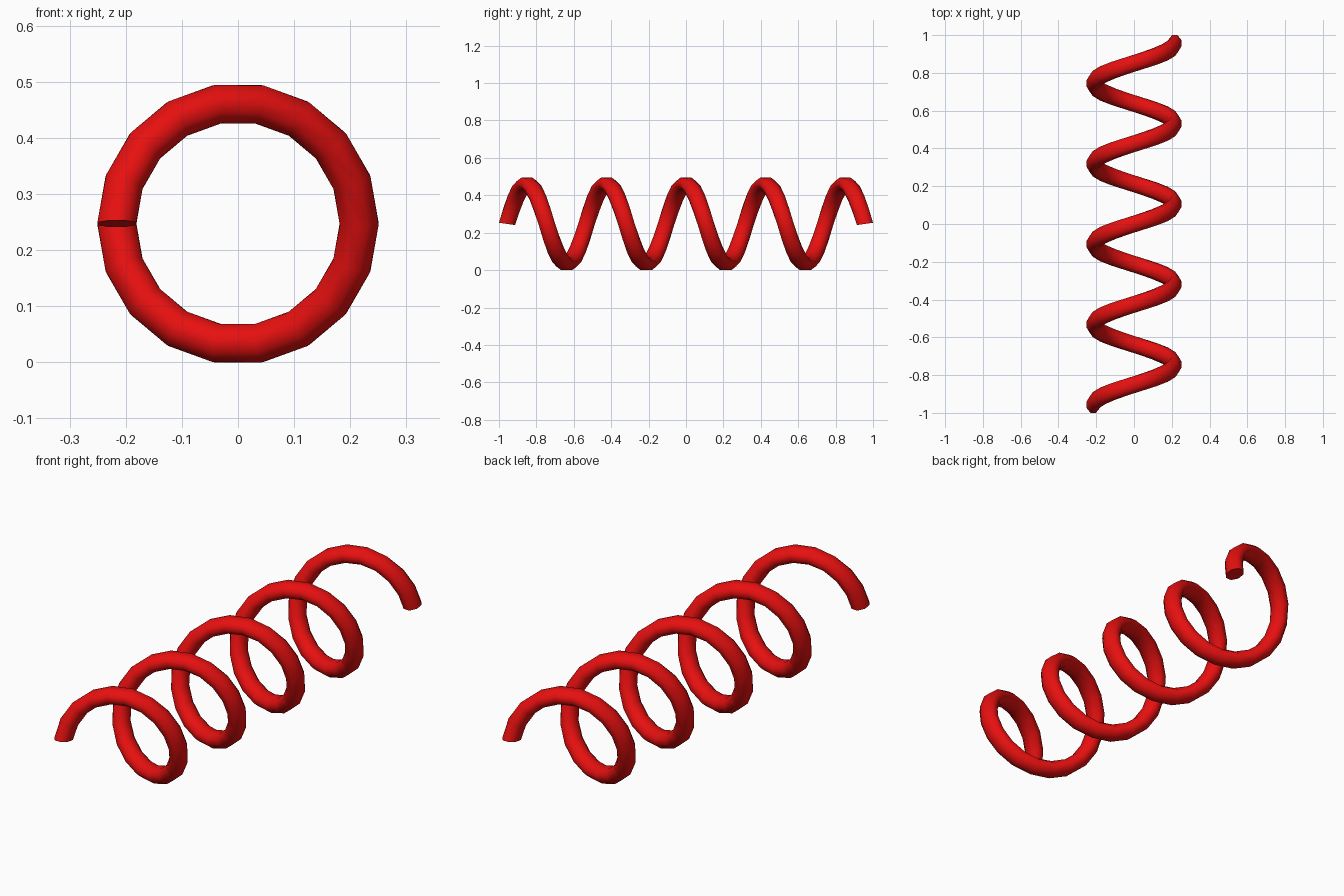
import bpy, bmesh
from math import sin, cos, pi, radians

if "Cube" in bpy.data.objects:
    bpy.data.objects.remove(bpy.data.objects["Cube"])

R, CZ = 0.216, 0.247          # coil radius and axis height
TURNS, STEPS, SIDES = 4.5, 18, 8
HALF = 0.957                  # half length of the coil's centre line
RAD, WID, LEAN = 0.0345, 0.043, 0.006   # wire half thickness, half width, tilt

# Wire cross-section, octagon with flats on its axes
k = 1 / cos(pi / SIDES)
section = [(k * cos((j + 0.5) * 2 * pi / SIDES), k * sin((j + 0.5) * 2 * pi / SIDES))
           for j in range(SIDES)]

# Sweep the section along the helix
bm = bmesh.new()
count = int(TURNS * STEPS)
rings = []
for i in range(count + 1):
    t = 2 * pi * i / STEPS
    y0 = -HALF + 2 * HALF * i / count
    ring = []
    for u, v in section:
        r, s = R + RAD * u, -LEAN * v
        ring.append(bm.verts.new((-r * cos(t) + s * sin(t), y0 + WID * v,
                                  CZ + r * sin(t) + s * cos(t))))
    rings.append(ring)
for a, b in zip(rings, rings[1:]):
    for j in range(SIDES):
        n = (j + 1) % SIDES
        bm.faces.new((a[j], a[n], b[n], b[j]))

# End caps
bm.faces.new(rings[0])
bm.faces.new(rings[-1])
bmesh.ops.recalc_face_normals(bm, faces=bm.faces)

mesh = bpy.data.meshes.new("coil_spring")
bm.to_mesh(mesh)
bm.free()
spring = bpy.data.objects.new("coil_spring", mesh)
bpy.context.collection.objects.link(spring)

# Red finish and smooth shading
red = bpy.data.materials.new("red")
red.diffuse_color = (0.8, 0.005, 0.005, 1)
red.use_nodes = True
red.node_tree.nodes["Principled BSDF"].inputs["Base Color"].default_value = red.diffuse_color
mesh.materials.append(red)
bpy.context.view_layer.objects.active = spring
spring.select_set(True)
bpy.ops.object.shade_smooth_by_angle(angle=radians(60))
